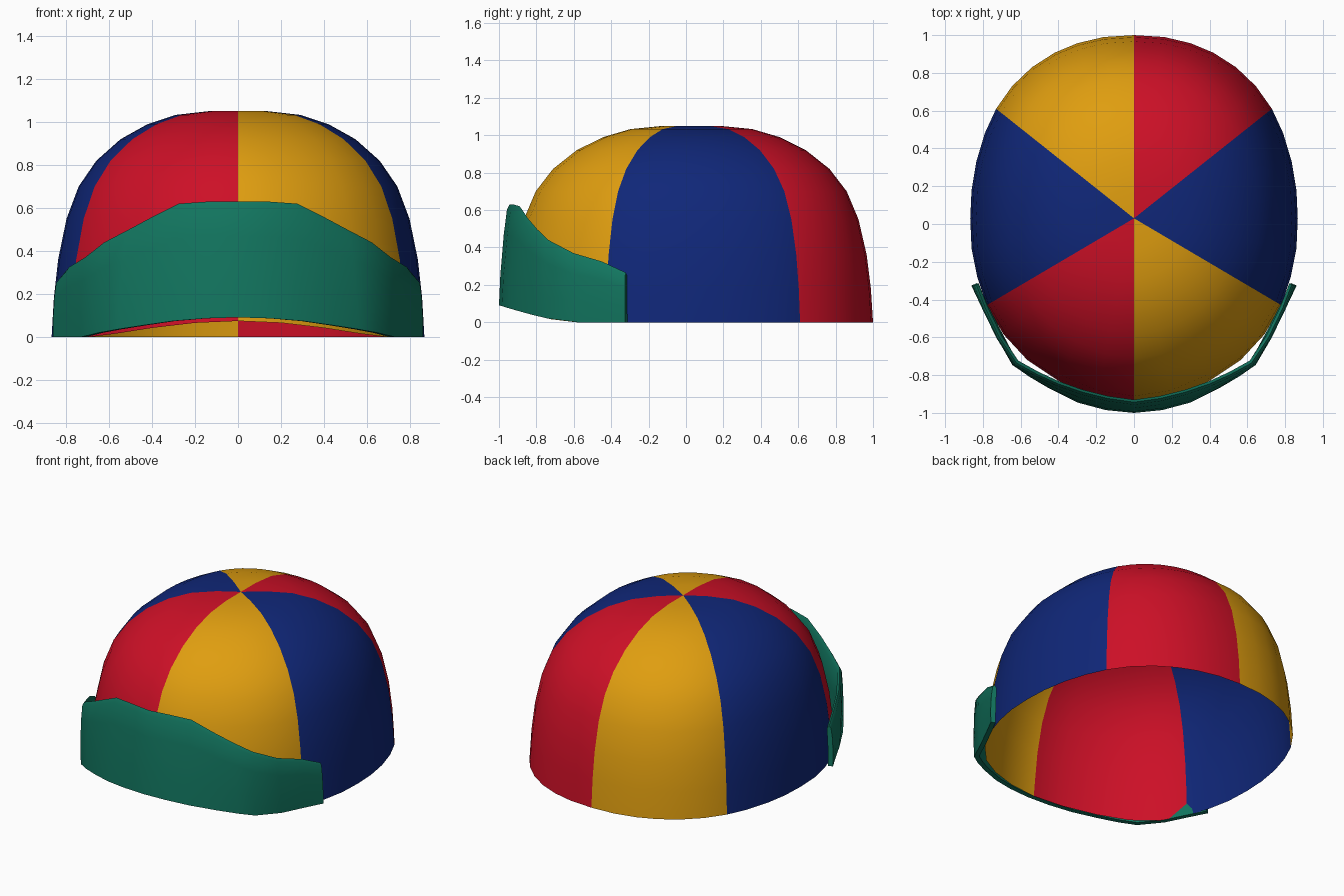
import bpy, math

if "Cube" in bpy.data.objects:
    bpy.data.objects.remove(bpy.data.objects["Cube"])

def material(name, rgb):
    m = bpy.data.materials.new(name)
    m.diffuse_color = (*rgb, 1)
    m.use_nodes = True
    m.node_tree.nodes["Principled BSDF"].inputs["Base Color"].default_value = m.diffuse_color
    return m

RED = material("red", (0.61, 0.005, 0.02))
GOLD = material("gold", (0.74, 0.34, 0.005))
BLUE = material("blue", (0.005, 0.02, 0.19))
GREEN = material("green", (0.006, 0.18, 0.115))

CY = 0.03  # y of the crown's apex

def rim_lift(y):
    """The rim arches up a little at the front."""
    return 0.085 * max(0, (-y - 0.62) / 0.36) ** 1.3

def make(name, verts, faces, mats, angle):
    me = bpy.data.meshes.new(name)
    me.from_pydata(verts, [], faces)
    for m in mats:
        me.materials.append(m)
    ob = bpy.data.objects.new(name, me)
    bpy.context.collection.objects.link(ob)
    bpy.ops.object.select_all(action='DESELECT')
    ob.select_set(True)
    bpy.context.view_layer.objects.active = ob
    bpy.ops.object.shade_smooth_by_angle(angle=math.radians(angle))
    return ob

# Crown: rim outline from back to front, five segments per panel
half = [(0, 1.0), (0.16, 0.99), (0.30, 0.957), (0.42, 0.907), (0.54, 0.83),
        (0.73, 0.61), (0.79, 0.48), (0.835, 0.33), (0.86, 0.18), (0.867, 0.03),
        (0.86, -0.13), (0.83, -0.28), (0.78, -0.43),
        (0.69, -0.585), (0.565, -0.72), (0.40, -0.83), (0.20, -0.915), (0, -0.945)]
half.insert(5, (0.645, 0.73))
outline = half + [(-x, y) for x, y in half[-2:0:-1]]
profile = [(1, 0), (0.988, 0.18), (0.965, 0.36), (0.92, 0.55), (0.855, 0.70),
           (0.76, 0.82), (0.63, 0.92), (0.485, 0.99), (0.335, 1.033), (0.16, 1.05)]
n = len(outline)
verts = [(x * r, CY + (y - CY) * r, max(z, rim_lift(y)))
         for r, z in profile for x, y in outline]
verts.append((0, CY, 1.05))
faces = []
for k in range(len(profile) - 1):
    for i in range(n):
        j = (i + 1) % n
        faces.append((k * n + j, k * n + i, (k + 1) * n + i, (k + 1) * n + j))
base = (len(profile) - 1) * n
faces += [(base + (i + 1) % n, base + i, len(verts) - 1) for i in range(n)]
crown = make("crown", verts, faces, [RED, GOLD, BLUE], 60)

# Panel colours by direction from the apex
back_edge = math.atan2(0.61 - CY, 0.73)
front_edge = math.atan2(-0.43 - CY, 0.78)
for p in crown.data.polygons:
    x, y = p.center.x, p.center.y - CY
    a = math.atan2(y, abs(x))
    if front_edge < a < back_edge:
        p.material_index = 2
    else:
        p.material_index = 0 if x * y > 0 else 1

# Turned-up brim: bottom x, y and top x, y, z per station, centre to side
stations = [(0, -1.0, 0, -0.955, 0.63), (0.15, -0.985, 0.14, -0.935, 0.63),
            (0.30, -0.945, 0.28, -0.90, 0.62), (0.45, -0.87, 0.41, -0.855, 0.555),
            (0.56, -0.805, 0.52, -0.805, 0.497), (0.645, -0.74, 0.63, -0.745, 0.44),
            (0.73, -0.58, 0.72, -0.61, 0.37), (0.80, -0.44, 0.795, -0.455, 0.325),
            (0.86, -0.325, 0.845, -0.325, 0.265)]
full = [(-a, b, -c, d, e) for a, b, c, d, e in stations[:0:-1]] + stations
# cross-section: share of height, outward scale
section = [(0, 1), (0.3, 1.006), (0.7, 1.006), (0.95, 1.0), (1, 0.988),
           (0.94, 0.972), (0.5, 0.972), (0, 0.968)]
s = len(section)
verts = []
for bx, by, tx, ty, tz in full:
    z0 = rim_lift(by)
    for t, f in section:
        x, y = bx + (tx - bx) * t, by + (ty - by) * t
        verts.append((x * f, max(-1, CY + (y - CY) * f), z0 + (tz - z0) * t))
faces = []
for k in range(len(full) - 1):
    for i in range(s):
        j = (i + 1) % s
        faces.append((k * s + i, (k + 1) * s + i, (k + 1) * s + j, k * s + j))
faces.append(tuple(range(s)))
faces.append(tuple(range(len(verts) - 1, len(verts) - 1 - s, -1)))
make("brim", verts, faces, [GREEN], 50)
